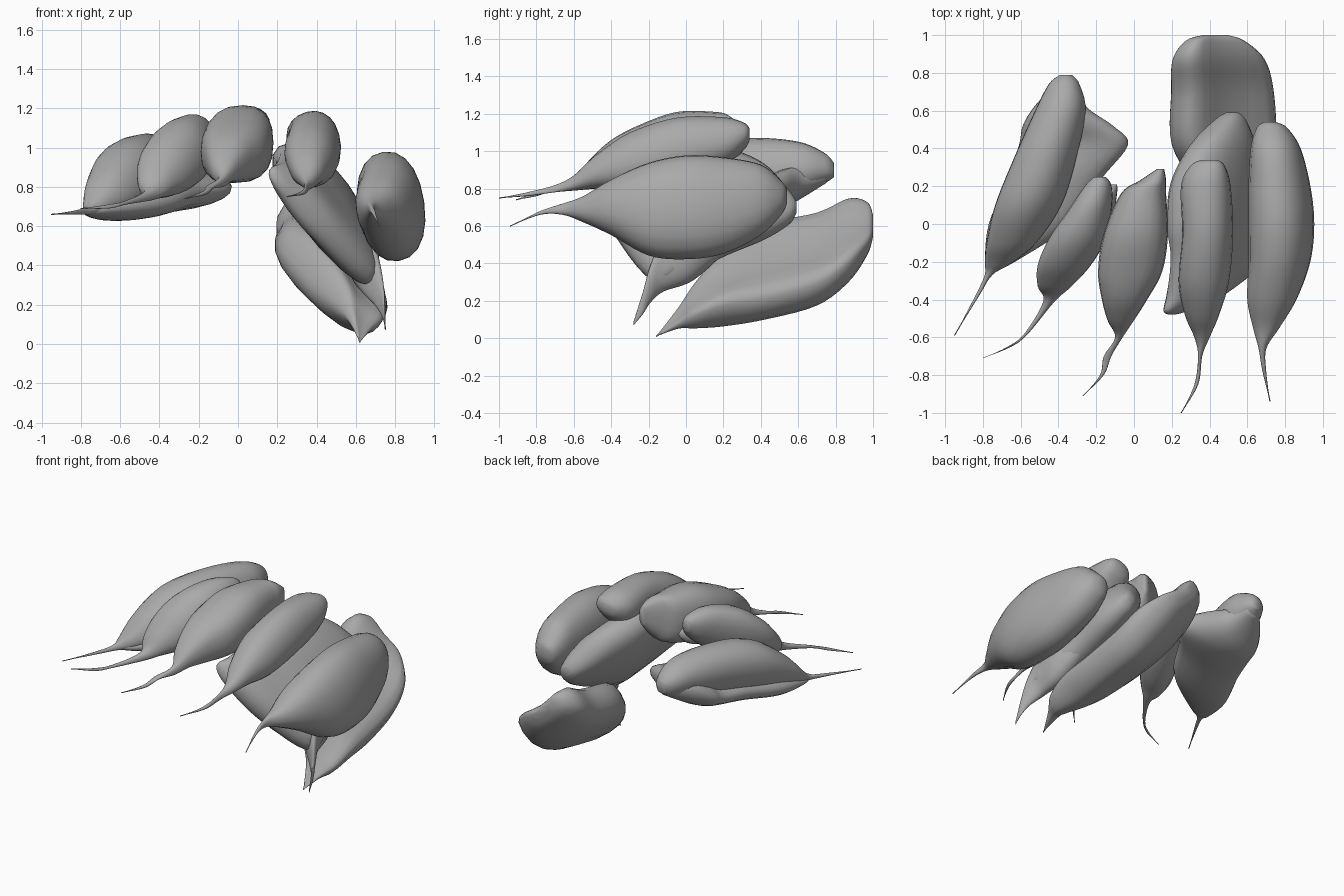
import bpy, bmesh, math

SIDES = 20      # points around each cross-section
STEPS = 5       # rings between two neighbouring stations

default_cube = bpy.data.objects.get("Cube")
if default_cube:
    bpy.data.objects.remove(default_cube, do_unlink=True)

# one plain grey for everything
grey = bpy.data.materials.new("plain grey")
grey.use_nodes = True
grey_colour = (0.4, 0.4, 0.4, 1.0)
grey.diffuse_color = grey_colour
grey.node_tree.nodes["Principled BSDF"].inputs["Base Color"].default_value = grey_colour


def smooth_between(before, start, end, after, t):
    """Catmull-Rom blend of two neighbouring stations."""
    blended = []
    for a, b, c, d in zip(before, start, end, after):
        slope_in, slope_out = (c - a) / 2, (d - b) / 2
        rise = 3 * t ** 2 - 2 * t ** 3
        blended.append(b + (c - b) * rise
                       + slope_in * (t ** 3 - 2 * t ** 2 + t)
                       + slope_out * (t ** 3 - t ** 2))
    return blended


def refine(stations):
    """Fill in smooth rings between the given stations."""
    last = len(stations) - 1
    rings = []
    for i in range(last):
        four = [stations[min(max(i + k, 0), last)] for k in (-1, 0, 1, 2)]
        rings += [smooth_between(*four, s / STEPS) for s in range(STEPS)]
    return rings + [stations[last]]


def make_lobe(name, stations, roll=0, cup=0.0, fullness=0.9):
    """Loft upright oval sections; a station is x, y, z, half width, half
    height in hundredths. Roll turns the ovals, cup hollows their upper side,
    and a lower fullness makes them boxier."""
    bm = bmesh.new()
    turn = math.radians(roll)
    loops = []
    for x, y, z, wide, high in refine(stations):
        wide, high = max(wide, 0.3), max(high, 0.3)
        loop = []
        for k in range(SIDES):
            angle = math.tau * k / SIDES
            c, s = math.cos(angle), math.sin(angle)
            u = math.copysign(abs(c) ** fullness, c)
            v = math.copysign(abs(s) ** fullness, s)
            if v > 0:
                v *= 1 - cup * (1 - u * u)
            u, v = u * wide, v * high
            across = u * math.cos(turn) - v * math.sin(turn)
            up = u * math.sin(turn) + v * math.cos(turn)
            loop.append(bm.verts.new(((x + across) / 100, y / 100, (z + up) / 100)))
        loops.append(loop)
    for one, two in zip(loops, loops[1:]):
        for k in range(SIDES):
            n = (k + 1) % SIDES
            bm.faces.new((one[k], one[n], two[n], two[k]))
    bm.faces.new(loops[0])
    bm.faces.new(loops[-1])
    bmesh.ops.recalc_face_normals(bm, faces=bm.faces)
    mesh = bpy.data.meshes.new(name)
    bm.to_mesh(mesh)
    bm.free()
    mesh.materials.append(grey)
    for face in mesh.polygons:
        face.use_smooth = True
    obj = bpy.data.objects.new(name, mesh)
    bpy.context.collection.objects.link(obj)
    return obj


# far right lobe with the wide flange that fills its underside
make_lobe("far_right_lobe", [
    (-36, 79, 90, 3, 4), (-37, 74, 91, 8, 8), (-39, 60, 91, 13, 14),
    (-47, 35, 89, 16, 18), (-56, 10, 84, 17, 19), (-65, -10, 77, 13, 12),
    (-72, -21, 71, 7, 5), (-77, -27, 68, 2, 2), (-83, -38, 67, 1, 1),
    (-95, -59, 66, 0, 0)], roll=20)
make_lobe("far_right_flange", [
    (-36, 75, 88, 5, 5), (-39, 62, 84, 14, 9), (-35, 52, 80, 24, 10),
    (-32, 42, 77, 29, 9), (-42, 24, 75, 25, 9), (-55, 0, 71, 22, 8),
    (-71, -20, 68, 8, 3), (-76, -25, 68, 2, 1)], roll=6)

# right lobe
make_lobe("right_lobe", [
    (-18, 25, 108, 3, 4), (-19, 20, 106, 7, 9), (-23, 8, 102, 11, 15),
    (-30, -8, 96, 15, 17), (-37, -22, 89, 14, 14), (-42, -33, 82, 9, 8),
    (-45, -41, 76, 3, 3), (-57, -58, 72, 1, 1), (-66, -65, 70, 1, 1),
    (-80, -71, 69, 0, 0)], roll=10)
make_lobe("right_lobe_back_fold", [
    (-11, 21, 98, 2, 2), (-14, 16, 97, 5, 6), (-18, 0, 94, 6, 7),
    (-25, -18, 90, 4, 5)])

# middle lobe
make_lobe("middle_lobe", [
    (14, 29, 108, 2, 6), (10, 23, 106, 7, 13), (5, 16, 104, 12, 17),
    (1, -5, 102, 17, 19), (-2, -25, 98, 17, 16), (-5, -40, 94, 12, 12),
    (-7, -51, 89, 7, 7), (-8, -60, 83, 2, 3), (-14, -70, 80, 2, 1),
    (-17, -80, 77, 1, 1), (-27, -91, 74, 0, 0)], fullness=0.8)

# upper left lobe
make_lobe("upper_left_lobe", [
    (40, 34, 109, 4, 3), (39, 31, 108, 9, 7), (38, 20, 105, 13, 13),
    (39, -5, 102, 13, 16), (37, -30, 95, 13, 15), (36, -48, 89, 9, 9),
    (36, -60, 83, 4, 4), (35, -70, 80, 1, 2), (33, -85, 77, 1, 1),
    (25, -100, 75, 0, 0)], roll=15)

# broad slanted lobe under the left side, with a drooping tail
make_lobe("broad_slanted_lobe", [
    (52, 59, 70, 3, 3), (51, 55, 70, 10, 7), (47, 42, 73, 23, 12),
    (43, 22, 73, 33, 15), (44, 0, 68, 40, 14), (45, -18, 64, 40, 11),
    (33, -37, 73, 23, 9), (22, -46, 82, 9, 4), (20, -48, 83, 2, 1)], roll=-54)
make_lobe("drooping_tail", [
    (58, 22, 54, 5, 7), (63, 4, 46, 8, 15), (66, -12, 39, 6, 14),
    (71, -19, 29, 3, 10), (74, -23, 19, 1, 6), (75, -28, 8, 0, 1)])

# large outer left lobe
make_lobe("outer_left_lobe", [
    (72, 54, 76, 4, 3), (73, 51, 75, 9, 8), (75, 40, 74, 19, 13),
    (77, 20, 71, 26, 16), (78, 0, 70, 28, 17), (77, -20, 69, 25, 16),
    (73, -40, 70, 15, 13), (70, -55, 69, 7, 7), (68, -66, 69, 3, 2),
    (69, -78, 67, 1, 1), (72, -94, 60, 0, 0)], roll=-82)

# hollowed lower back lobe
make_lobe("lower_back_lobe", [
    (43, 100, 60, 8, 3), (43, 97, 59, 18, 9), (45, 87, 53, 28, 15),
    (47, 70, 43, 31, 17), (48, 42, 36, 32, 17), (55, 20, 27, 23, 16),
    (61, 5, 18, 14, 10), (62, -4, 11, 7, 4), (62, -16, 1, 0, 0)],
    roll=-40, cup=0.55, fullness=0.78)
